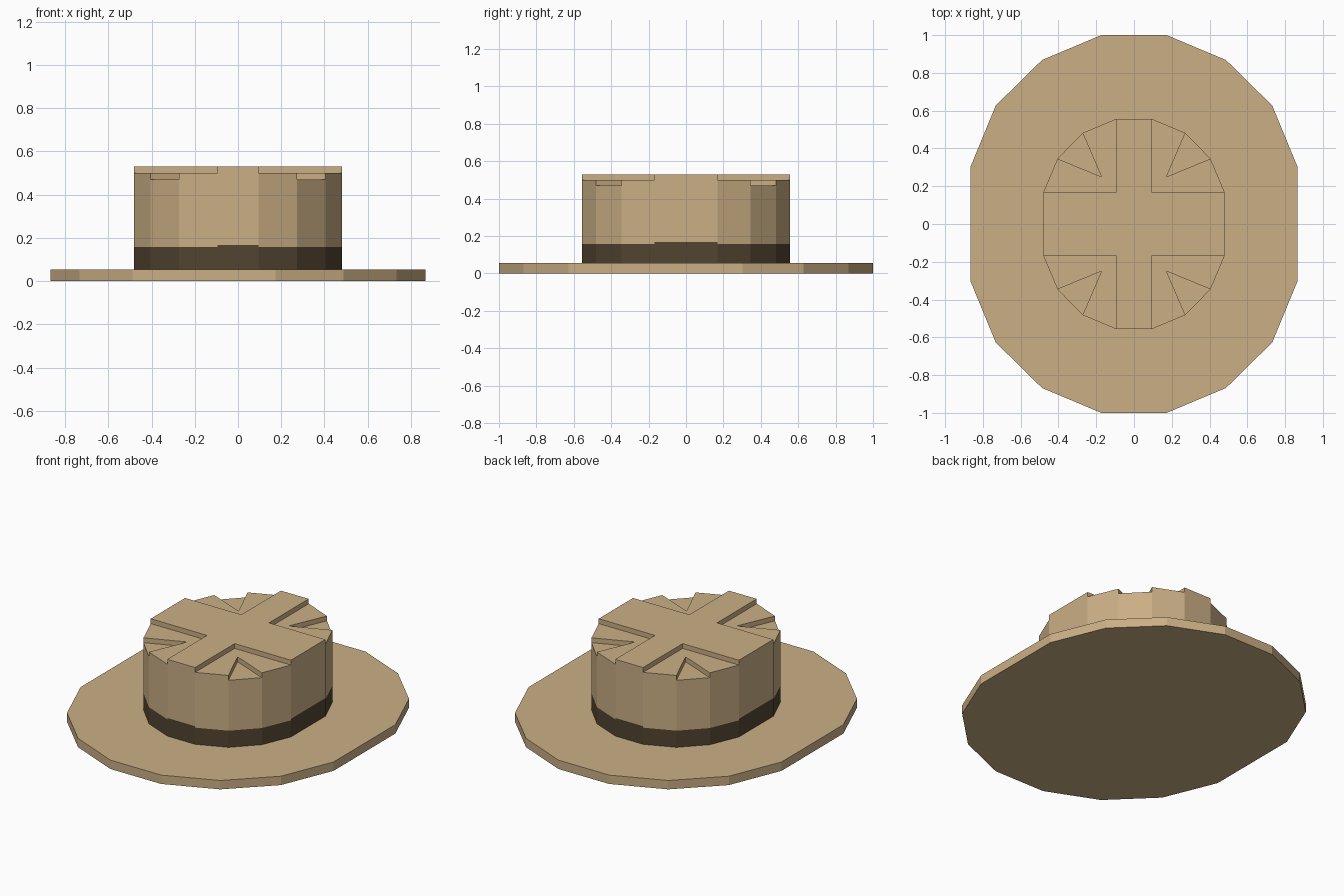
import bpy, bmesh

cube = bpy.data.objects.get("Cube")
if cube:
    bpy.data.objects.remove(cube, do_unlink=True)


def material(name, rgb):
    m = bpy.data.materials.new(name)
    m.use_nodes = True
    m.diffuse_color = (*rgb, 1)
    m.node_tree.nodes["Principled BSDF"].inputs["Base Color"].default_value = (*rgb, 1)
    return m


TAN = material("tan felt", (0.597, 0.429, 0.235))
DARK = material("dark brown ribbon", (0.084, 0.058, 0.030))


def mirror_ring(quarter):
    """Counter-clockwise outline from one quarter, listed from +x towards +y."""
    back = quarter[::-1]
    return (quarter + [(-x, y) for x, y in back]
            + [(-x, -y) for x, y in quarter] + [(x, -y) for x, y in back])


def finish(name, bm, mats):
    mesh = bpy.data.meshes.new(name)
    bm.to_mesh(mesh)
    bm.free()
    for m in mats:
        mesh.materials.append(m)
    ob = bpy.data.objects.new(name, mesh)
    bpy.context.collection.objects.link(ob)
    return ob


def walls(bm, ring, z0, z1):
    """Flat upright sides; z1 is a height or a function of the side's direction."""
    faces = []
    for (ax, ay), (bx, by) in zip(ring, ring[1:] + ring[:1]):
        low = z0(bx - ax, by - ay) if callable(z0) else z0
        high = z1(bx - ax, by - ay) if callable(z1) else z1
        pts = [(ax, ay, low), (bx, by, low), (bx, by, high), (ax, ay, high)]
        faces.append(bm.faces.new([bm.verts.new(p) for p in pts]))
    return faces


def cap(bm, ring, z, up=True):
    order = ring if up else ring[::-1]
    bm.faces.new([bm.verts.new((x, y, z)) for x, y in order])


def prism(name, quarter, z0, z1, bottom=False):
    bm = bmesh.new()
    ring = mirror_ring(quarter)
    walls(bm, ring, z0, z1)
    cap(bm, ring, z1)
    if bottom:
        cap(bm, ring, z0, up=False)
    bmesh.ops.remove_doubles(bm, verts=bm.verts, dist=1e-5)
    return finish(name, bm, [TAN])


BRIM_TOP, NOTCH_FLOOR, SHOULDER, TOP = 0.055, 0.47, 0.50, 0.53
side, a, b, front = (0.48, 0.168), (0.405, 0.346), (0.272, 0.482), (0.095, 0.556)

# Wide oval brim
prism("brim", [(0.866, 0.302), (0.732, 0.627), (0.487, 0.868), (0.173, 1.0)],
      0, BRIM_TOP, bottom=True)


# Crown wall with the ribbon, slightly taller on the four straight sides
def ribbon_top(dx, dy):
    return 0.167 if min(abs(dx), abs(dy)) < 1e-4 else 0.158


crown = bmesh.new()
outline = mirror_ring([side, a, b, front])
for f in walls(crown, outline, BRIM_TOP, ribbon_top):
    f.material_index = 1
walls(crown, outline, ribbon_top, NOTCH_FLOOR)
cap(crown, outline, NOTCH_FLOOR)
finish("crown_and_ribbon", crown, [TAN, DARK])

# Shoulder layer with a wedge notch in each corner
prism("notched_shoulder", [side, a, (0.172, 0.25), b, front], NOTCH_FLOOR, SHOULDER)

# Raised cross on top
prism("raised_cross", [side, (front[0], side[1]), front], SHOULDER, TOP)
